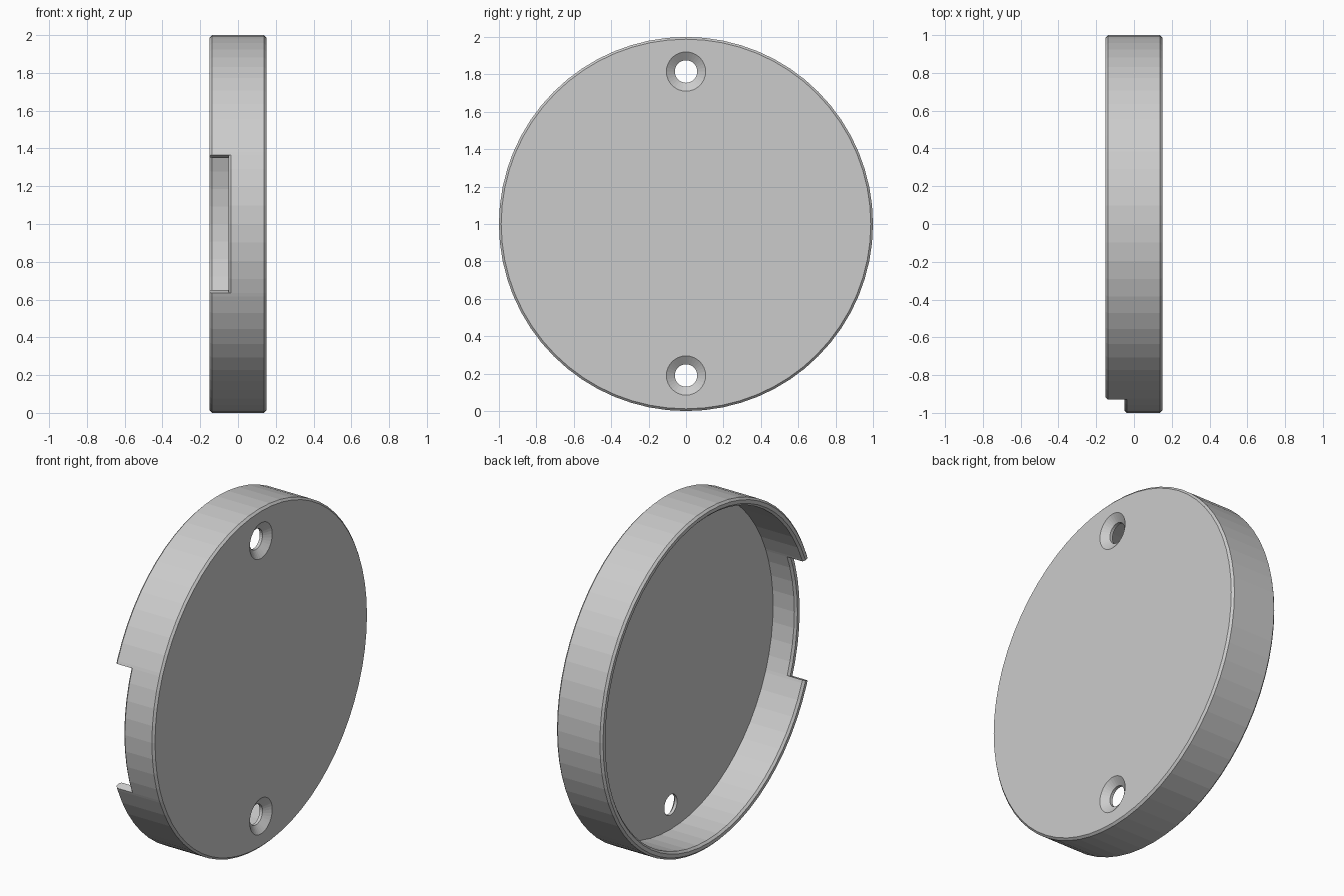
import bpy, bmesh
from math import sin, cos, radians, pi

if "Cube" in bpy.data.objects:
    bpy.data.objects.remove(bpy.data.objects["Cube"])

SIDES = 64
NOTCH = radians(21.5)      # half-angle of the rim notch
BACK, NOTCH_X = -0.15, -0.05
CH, INNER = 0.012, 0.955


def section(rim):
    """Cup cross-section as (x, radius), with the rim ending at x = rim."""
    return [(0.15, 1 - CH), (0.15 - CH, 1),
            (NOTCH_X + CH, 1), (rim + CH, 1), (rim, 1 - CH),
            (rim, INNER + CH), (rim + CH, INNER), (NOTCH_X + CH, INNER),
            (0.10, INNER)]


def sweep(name, stations, centre_z, merge=1e-5):
    """Sweep (angle, section) stations round the x axis; angle 0 faces -y."""
    bm = bmesh.new()
    rings = [[bm.verts.new((x, -r * cos(a), centre_z + r * sin(a))) for x, r in sec]
             for a, sec in stations]
    for i, cur in enumerate(rings):
        nxt = rings[(i + 1) % len(rings)]
        for j in range(len(cur) - 1):
            bm.faces.new((cur[j], nxt[j], nxt[j + 1], cur[j + 1]))
    bm.faces.new([r[0] for r in rings])
    bm.faces.new([r[-1] for r in rings])
    bmesh.ops.remove_doubles(bm, verts=bm.verts[:], dist=merge)
    bmesh.ops.recalc_face_normals(bm, faces=bm.faces[:])
    mesh = bpy.data.meshes.new(name)
    bm.to_mesh(mesh)
    bm.free()
    ob = bpy.data.objects.new(name, mesh)
    bpy.context.collection.objects.link(ob)
    return ob


# Round cup with a stepped notch in the front of its rim
low, full = section(NOTCH_X), section(BACK)
stations = [(-NOTCH, full), (-NOTCH, low)]
angles = [2 * pi * i / SIDES for i in range(-SIDES // 2, SIDES // 2)]
stations += [(a, low) for a in angles if abs(a) < NOTCH]
stations += [(NOTCH, low), (NOTCH, full)]
stations += [(a, full) for a in angles if a > NOTCH]
stations += [(a, full) for a in angles if a < -NOTCH]
cover = sweep("round_cover", stations, 1.0)

# Two countersunk screw holes through the plate
hole = [(0.17, 0.125), (0.15, 0.105), (0.118, 0.06), (0.05, 0.06)]
for z in (0.19, 1.815):
    cutter = sweep("screw_hole_cutter",
                   [(2 * pi * i / 32, hole) for i in range(32)], z)
    cutter.hide_render = True
    mod = cover.modifiers.new("screw_hole", 'BOOLEAN')
    mod.operation = 'DIFFERENCE'
    mod.solver = 'EXACT'
    mod.object = cutter
    bpy.context.view_layer.objects.active = cover
    bpy.ops.object.modifier_apply(modifier=mod.name)
    bpy.data.objects.remove(cutter)
